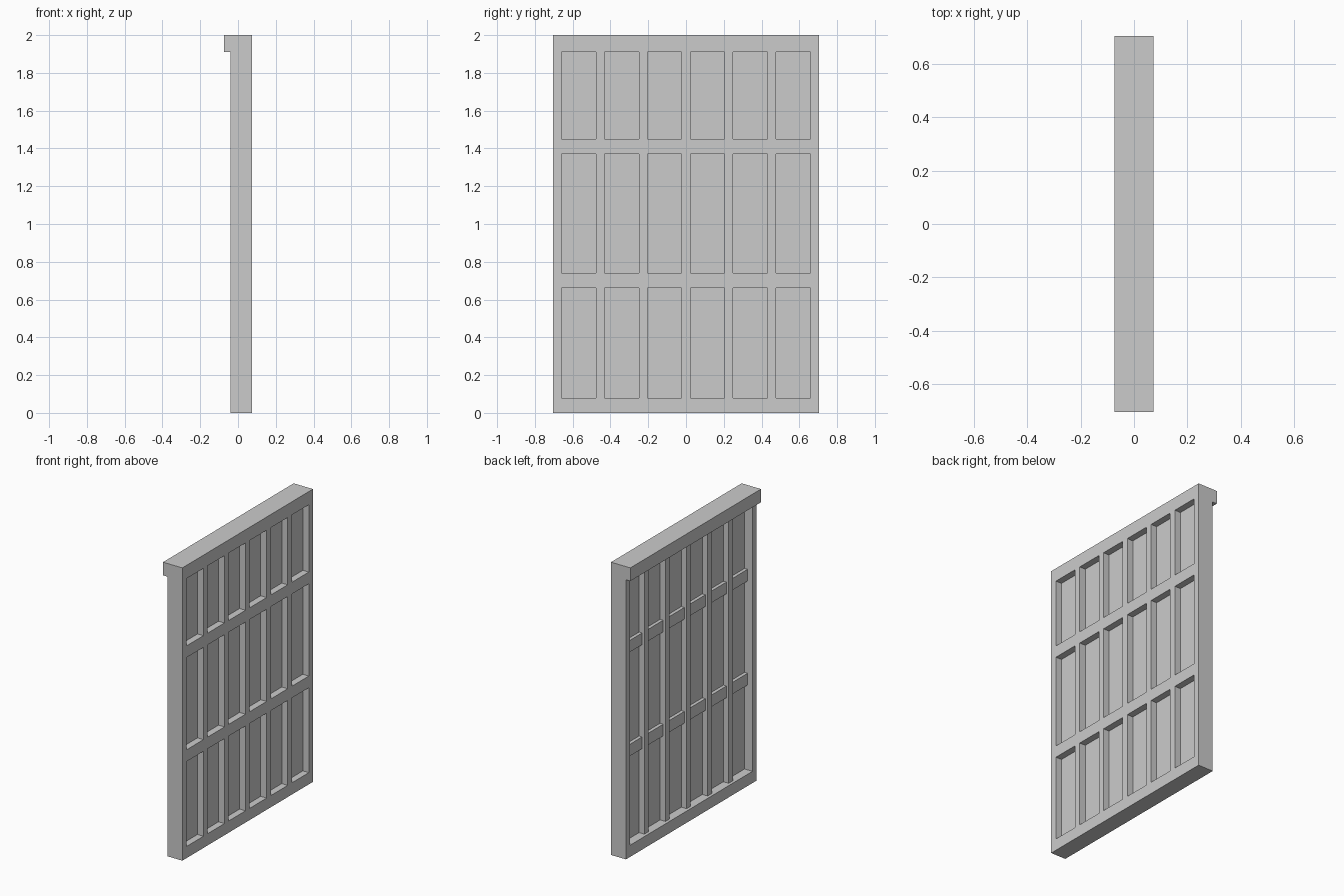
import bpy

if "Cube" in bpy.data.objects:
    bpy.data.objects.remove(bpy.data.objects["Cube"])

FRONT, BACK, LINTEL_BACK = 0.073, -0.04, -0.073
HALF_W, HEIGHT, BAR = 0.705, 2.0, 0.045
BOTTOM, TOP = 0.08, 1.91
COLS = 6
OPEN_W = (2 * HALF_W - (COLS + 1) * BAR) / COLS
PITCH = OPEN_W + BAR


def box(name, x, y, z):
    """Box from (min, max) ranges on each axis."""
    bpy.ops.mesh.primitive_cube_add(
        size=1, location=[(a + b) / 2 for a, b in (x, y, z)])
    ob = bpy.context.object
    ob.name = name
    ob.scale = [b - a for a, b in (x, y, z)]
    bpy.ops.object.transform_apply(location=False, rotation=False, scale=True)
    return ob


# Outer frame: overhanging top rail, bottom rail, side stiles
inner = HALF_W - BAR
box("top_rail", (LINTEL_BACK, FRONT), (-HALF_W, HALF_W), (TOP, HEIGHT))
box("bottom_rail", (BACK, FRONT), (-HALF_W, HALF_W), (0, BOTTOM))
box("left_stile", (BACK, FRONT), (-HALF_W, -inner), (BOTTOM, TOP))
box("right_stile", (BACK, FRONT), (inner, HALF_W), (BOTTOM, TOP))

# Vertical mullions, slightly recessed at the back
for i in range(1, COLS):
    y = -HALF_W + i * PITCH
    box(f"mullion_{i}", (-0.02, FRONT), (y, y + BAR), (BOTTOM, TOP))

# Short cross bars between mullions, and the thin panel in each column
for i in range(COLS):
    y = -HALF_W + BAR + i * PITCH
    span = (y, y + OPEN_W)
    for row, z in (("lower", (0.66, 0.74)), ("upper", (1.37, 1.45))):
        box(f"{row}_cross_bar_{i + 1}", (-0.003, FRONT), span, z)
    box(f"panel_{i + 1}", (0.02, 0.028), span, (BOTTOM, TOP))
